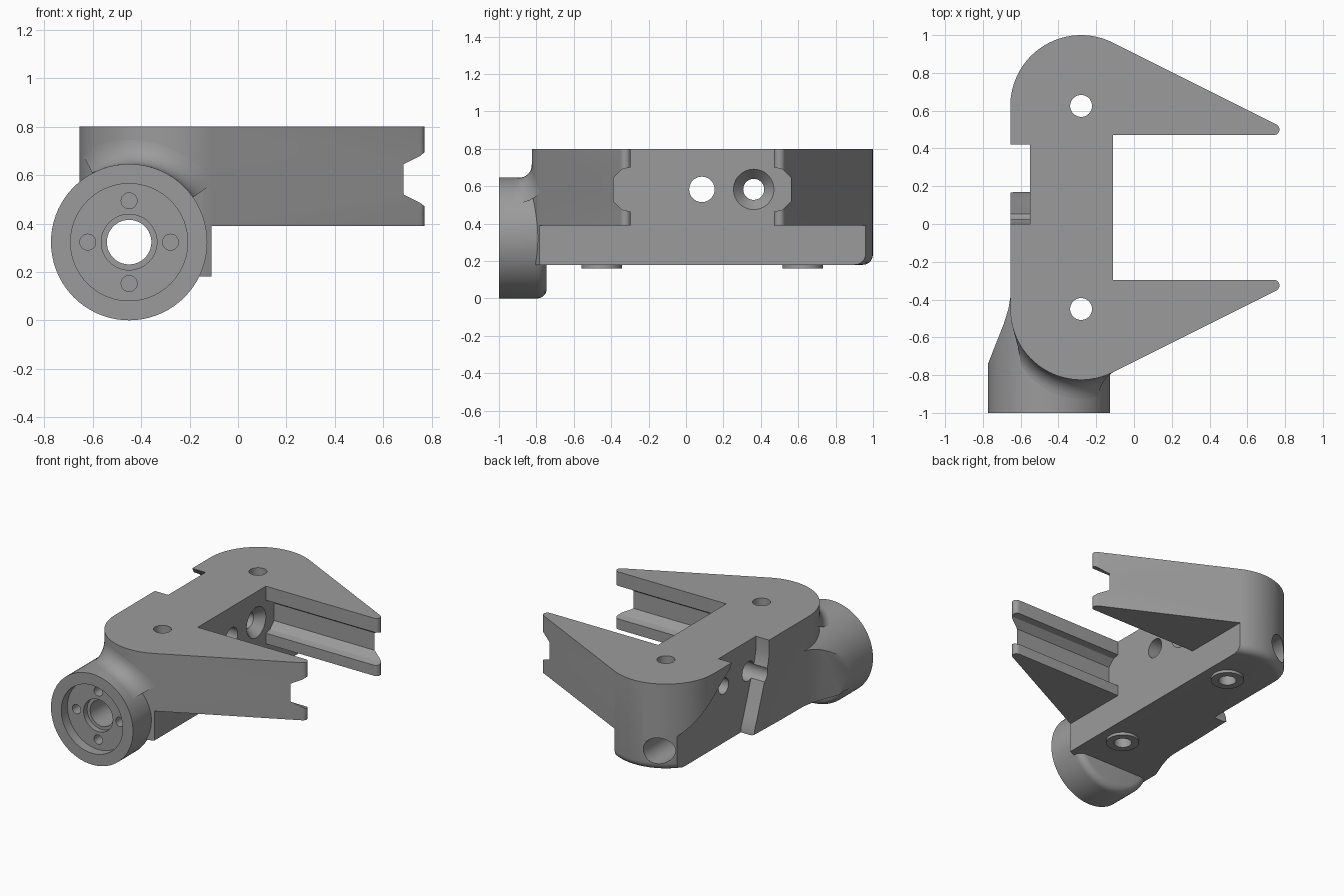
import bpy, bmesh, math
from math import sin, cos, pi, radians, sqrt

if "Cube" in bpy.data.objects:
    bpy.data.objects.remove(bpy.data.objects["Cube"])

grey = bpy.data.materials.new("plain_grey")
grey.diffuse_color = (0.33, 0.33, 0.33, 1)
grey.use_nodes = True
grey.node_tree.nodes["Principled BSDF"].inputs["Base Color"].default_value = grey.diffuse_color

MID = 0.0875                 # y of the clamp's symmetry plane
END, R = 0.5375, 0.375       # rounded end offset and radius
BX, BZ, BR = -0.45, 0.323, 0.323   # pivot boss axis and radius


def make(name, bm):
    bmesh.ops.recalc_face_normals(bm, faces=bm.faces)
    me = bpy.data.meshes.new(name)
    bm.to_mesh(me)
    bm.free()
    me.materials.append(grey)
    ob = bpy.data.objects.new(name, me)
    bpy.context.collection.objects.link(ob)
    return ob


def loft_bm(rings):
    """Closed solid through a list of equal-length rings."""
    bm = bmesh.new()
    vs = [[bm.verts.new(p) for p in ring] for ring in rings]
    n = len(vs[0])
    for a, b in zip(vs, vs[1:]):
        for i in range(n):
            j = (i + 1) % n
            bm.faces.new((a[i], a[j], b[j], b[i]))
    bm.faces.new(vs[0][::-1])
    bm.faces.new(vs[-1])
    bmesh.ops.recalc_face_normals(bm, faces=bm.faces)
    return bm


def place(axis, u, v, h):
    return {'X': (h, u, v), 'Y': (u, h, v), 'Z': (u, v, h)}[axis]


def prism(name, axis, pts, a, b):
    return make(name, loft_bm([[place(axis, u, v, h) for u, v in pts] for h in (a, b)]))


def turned(name, axis, c, profile, n=48):
    """Round solid about an axis; profile is (height, radius) pairs."""
    return make(name, loft_bm([[place(axis, c[0] + r * cos(2 * pi * i / n),
                                      c[1] + r * sin(2 * pi * i / n), h)
                                for i in range(n)] for h, r in profile]))


def combine(ob, tool, op):
    m = ob.modifiers.new(op, 'BOOLEAN')
    m.operation, m.solver, m.object = op, 'EXACT', tool
    bpy.context.view_layer.objects.active = ob
    bpy.ops.object.modifier_apply(modifier=m.name)
    bpy.data.objects.remove(tool)


def arc(cx, cy, r, a, b, n):
    return [(cx + r * cos(radians(a + (b - a) * i / n)),
             cy + r * sin(radians(a + (b - a) * i / n))) for i in range(n + 1)]


# Clamp body: mirrored outline with rounded ends and two tapering arms
half = arc(-0.28, END, R, 180, 63.4, 24) + arc(0.74, 0.413, 0.03, 63.4, -90, 10) + [(-0.11, 0.383)]
outline = [(x, MID + u) for x, u in half] + [(x, MID - u) for x, u in reversed(half)]
bm = loft_bm([[(x, y, z) for x, y in outline] for z in (0.18, 0.8)])
rim = [e for e in bm.edges if all(v.co.z < 0.2 and v.co.y > MID + END - 0.001 and v.co.x < -0.1
                                  for v in e.verts)]
bmesh.ops.bevel(bm, geom=rim, offset=0.055, segments=5, profile=0.5, affect='EDGES')
body = make("clamp_body", bm)
combine(body, prism("under_arm_cut", 'Z', [(-0.11, -1.2), (1, -1.2), (1, 1.2), (-0.11, 1.2)], 0, 0.39), 'DIFFERENCE')

# Long grooves on the inner faces of both arms
for s in (1, -1):
    prof = [(0.36, 0.70), (0.388, 0.70), (0.43, 0.69), (0.475, 0.645),
            (0.475, 0.52), (0.43, 0.475), (0.388, 0.465), (0.36, 0.465)]
    combine(body, prism("arm_groove", 'X', [(MID + s * u, z) for u, z in prof], -0.11, 0.9), 'DIFFERENCE')

# Curved channel across the back of the web
channel = [(0, 0.9), (0, 0.70), (0.012, 0.64), (0.04, 0.56), (0.14, 0.28), (0.165, 0.22), (0.175, 0.1),
           (1.1, 0.1), (1.1, 0.25), (0.89, 0.42), (0.72, 0.56), (0.58, 0.67), (0.49, 0.735),
           (0.44, 0.765), (0.42, 0.8), (0.42, 0.9)]
combine(body, prism("channel_cut", 'X', channel, -0.8, -0.55), 'DIFFERENCE')

# Pivot boss with rounded rear edge, and the taper running into the body
rear = [(-0.795 + 0.05 * sin(radians(a)), BR - 0.05 + 0.05 * cos(radians(a))) for a in range(0, 91, 18)]
boss = turned("pivot_boss", 'Y', (BX, BZ), [(-1, BR)] + rear, 72)
taper = turned("boss_taper", 'Y', (BX, BZ), [(-0.9, BR), (-0.33, BR)], 72)
combine(taper, prism("taper_limit", 'Z', [(-0.8, -0.95), (-0.8, -0.8), (-0.773, -0.74), (-0.69, -0.53),
                                          (-0.665, -0.45), (-0.65, -0.36), (-0.2, -0.36), (-0.2, -0.95)],
                     0.18, 0.75), 'INTERSECT')
combine(boss, taper, 'UNION')
combine(body, boss, 'UNION')

# Washer pads below the bolt holes
for y in (MID + END, MID - END):
    combine(body, turned("bolt_pad", 'Z', (-0.28, y), [(0.16, 0.108), (0.25, 0.108)]), 'UNION')
    combine(body, turned("bolt_hole", 'Z', (-0.28, y), [(0.1, 0.058), (0.9, 0.058)]), 'DIFFERENCE')

# Boss face recess, centre bore and four screw holes
combine(body, turned("recess", 'Y', (BX, BZ), [(-1.1, 0.242), (-0.93, 0.242)], 72), 'DIFFERENCE')
combine(body, turned("bore_step", 'Y', (BX, BZ), [(-1.05, 0.115), (-0.89, 0.115)]), 'DIFFERENCE')
combine(body, turned("bore", 'Y', (BX, BZ), [(-1.1, 0.092), (1.1, 0.092)]), 'DIFFERENCE')
for k in range(4):
    c = (BX + 0.171 * cos(k * pi / 2), BZ + 0.171 * sin(k * pi / 2))
    combine(body, turned("screw_hole", 'Y', c, [(-1.05, 0.033), (-0.78, 0.033)], 24), 'DIFFERENCE')

# Web holes: one plain, one countersunk
combine(body, turned("web_hole", 'X', (0.085, 0.583), [(-0.8, 0.068), (0, 0.068)]), 'DIFFERENCE')
combine(body, turned("sunk_hole", 'X', (0.362, 0.583),
                     [(-0.8, 0.056), (-0.17, 0.056), (-0.11, 0.108), (0, 0.108)]), 'DIFFERENCE')
body.name = "clamp_body"

# Concave fillet where the boss meets the rounded end
bm = bmesh.new()
F, rows = 0.1, []
for i in range(25):
    t = radians(35 + 83 * i / 24)
    row = []
    for j in range(9):
        a = j * pi / 16
        r = BR + F * (1 - cos(a))
        x = max(BX + r * cos(t), -0.648)
        wall = MID - END - sqrt(max(0, R * R - (x + 0.28) ** 2))
        row.append(bm.verts.new((x, wall - F * (1 - sin(a)), BZ + r * sin(t))))
    rows.append(row)
for p, q in zip(rows, rows[1:]):
    for j in range(8):
        bm.faces.new((p[j], p[j + 1], q[j + 1], q[j]))
for f in bm.faces:
    f.normal_update()
fillet = make("boss_fillet", bm)
if sum(p.normal.z for p in fillet.data.polygons) < 0:
    fillet.data.flip_normals()

# Smooth round walls, keep hard edges
for ob in (body, fillet):
    bpy.ops.object.select_all(action='DESELECT')
    ob.select_set(True)
    bpy.context.view_layer.objects.active = ob
    bpy.ops.object.shade_smooth_by_angle(angle=radians(30))
